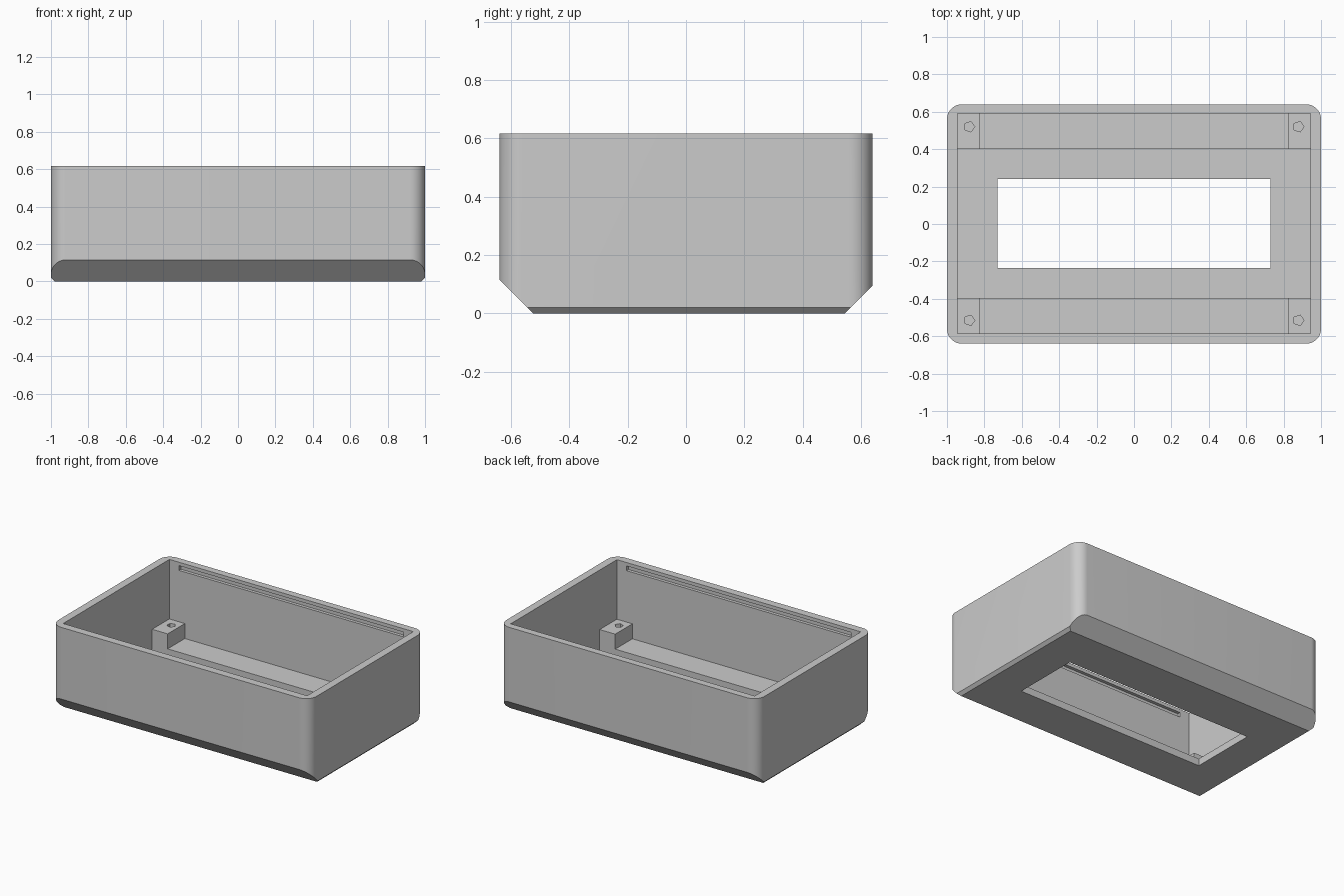
import bpy, bmesh, math
from mathutils import Vector

if "Cube" in bpy.data.objects:
    bpy.data.objects.remove(bpy.data.objects["Cube"])

HX, HY, HZ, R = 1.0, 0.64, 0.617, 0.08   # half width, half depth, height, corner radius

grey = bpy.data.materials.new("plain grey")
grey.diffuse_color = (0.6, 0.6, 0.6, 1)
grey.use_nodes = True
grey.node_tree.nodes["Principled BSDF"].inputs["Base Color"].default_value = grey.diffuse_color


def new_object(name, bm):
    bmesh.ops.recalc_face_normals(bm, faces=bm.faces[:])
    mesh = bpy.data.meshes.new(name)
    bm.to_mesh(mesh)
    bm.free()
    obj = bpy.data.objects.new(name, mesh)
    bpy.context.collection.objects.link(obj)
    return obj


def prism(points, z0, z1):
    bm = bmesh.new()
    face = bm.faces.new([bm.verts.new((x, y, z0)) for x, y in points])
    top = bmesh.ops.extrude_face_region(bm, geom=[face])["geom"]
    verts = [v for v in top if isinstance(v, bmesh.types.BMVert)]
    bmesh.ops.translate(bm, verts=verts, vec=(0, 0, z1 - z0))
    bmesh.ops.recalc_face_normals(bm, faces=bm.faces[:])
    return bm


def carve(target, bm):
    cutter = new_object("cutter", bm)
    cutter.hide_render = True
    mod = target.modifiers.new("carve", 'BOOLEAN')
    mod.operation, mod.solver, mod.object = 'DIFFERENCE', 'EXACT', cutter
    bpy.context.view_layer.objects.active = target
    bpy.ops.object.modifier_apply(modifier=mod.name)
    bpy.data.objects.remove(cutter, do_unlink=True)


def carve_box(target, x0, x1, y0, y1, z0, z1):
    carve(target, prism([(x0, y0), (x1, y0), (x1, y1), (x0, y1)], z0, z1))


# Outer shell: rounded rectangle
outline = []
for i, (sx, sy) in enumerate([(1, 1), (-1, 1), (-1, -1), (1, -1)]):
    for k in range(13):
        a = math.pi / 2 * (i + k / 12)
        outline.append((sx * (HX - R) + R * math.cos(a), sy * (HY - R) + R * math.sin(a)))
bm = prism(outline, 0, HZ)

# Bottom bevels: wide at front and back, narrow on the sides
for point, normal in [((0, -HY, 0.115), (0, -1, -1)), ((0, HY, 0.095), (0, 1, -1)),
                      ((HX, 0, 0.02), (1, 0, -1)), ((-HX, 0, 0.02), (-1, 0, -1))]:
    geom = bm.verts[:] + bm.edges[:] + bm.faces[:]
    cut = bmesh.ops.bisect_plane(bm, geom=geom, dist=1e-6, plane_co=Vector(point),
                                 plane_no=Vector(normal).normalized(), clear_outer=True)
    rim = [e for e in cut["geom_cut"] if isinstance(e, bmesh.types.BMEdge)]
    bmesh.ops.holes_fill(bm, edges=rim, sides=0)
case = new_object("open_case", bm)
case.data.materials.append(grey)

# Cavity: full above the posts, between the posts, and the lower central floor
Y0, Y1 = -0.585, 0.59
carve_box(case, -0.945, 0.945, Y0, Y1, 0.20, 1)
carve_box(case, -0.825, 0.825, Y0, Y1, 0.095, 1)
carve_box(case, -0.945, 0.945, -0.395, 0.40, 0.05, 1)

# Window through the floor
carve_box(case, -0.73, 0.73, -0.235, 0.24, -0.1, 0.3)

# Lid grooves in the front and back walls
carve_box(case, -0.87, 0.87, Y1 - 0.05, Y1 + 0.022, 0.56, 0.593)
carve_box(case, -0.87, 0.87, Y0 - 0.022, Y0 + 0.05, 0.56, 0.593)

# Screw holes in the four posts
for x in (-0.88, 0.88):
    for y in (-0.515, 0.52):
        ring = [(x + 0.029 * math.cos(math.tau * k / 5), y + 0.029 * math.sin(math.tau * k / 5))
                for k in range(5)]
        carve(case, prism(ring, 0.10, 0.3))

# Smooth the rounded corners, keep the edges sharp
bpy.ops.object.select_all(action='DESELECT')
case.select_set(True)
bpy.context.view_layer.objects.active = case
bpy.ops.object.shade_smooth_by_angle(angle=math.radians(30))
